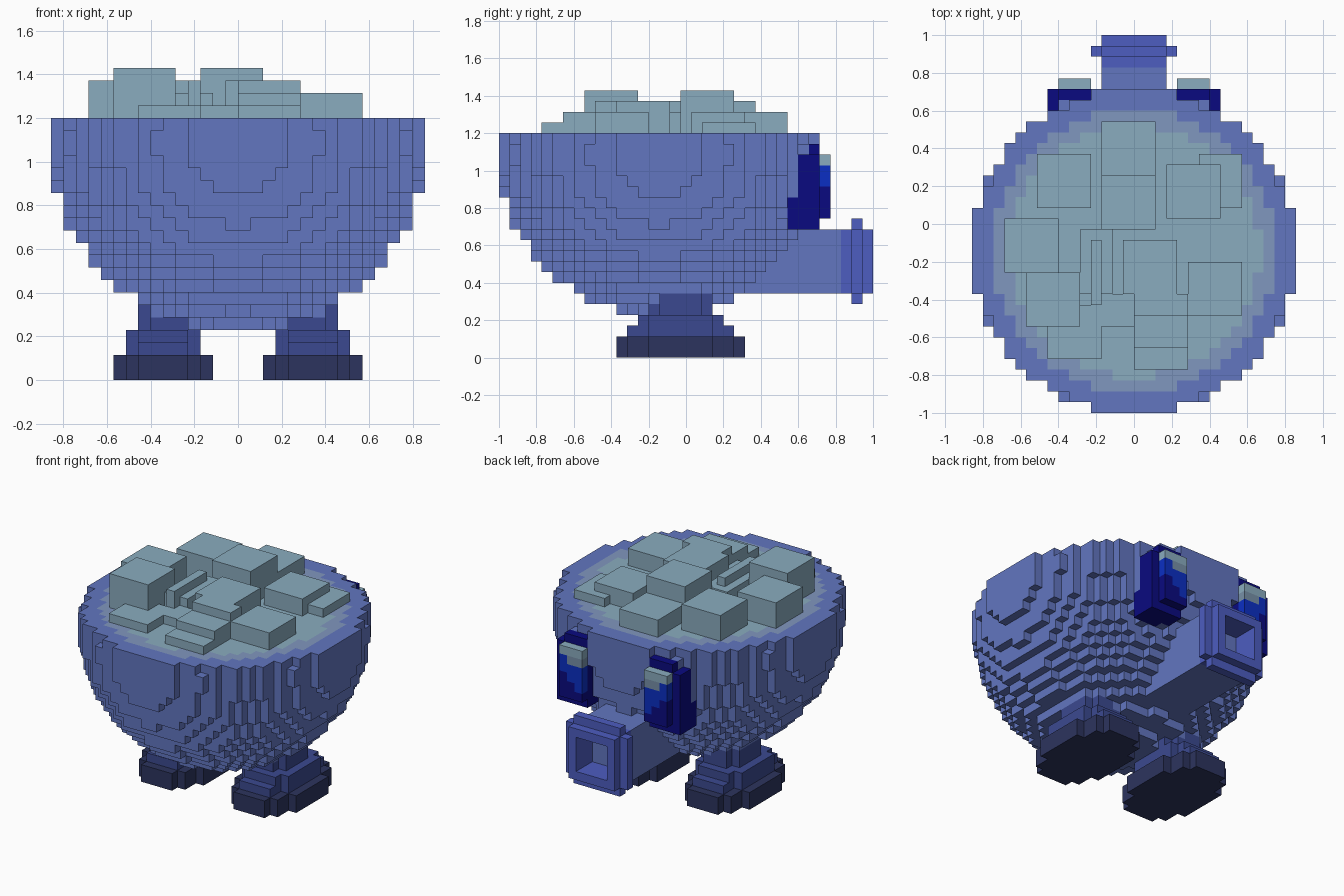
import bpy, bmesh, math
from mathutils import Vector

cube = bpy.data.objects.get("Cube")
if cube:
    bpy.data.objects.remove(cube, do_unlink=True)

U = 2 / 35  # one block


def material(name, hex_code):
    rgb = [int(hex_code[i:i + 2], 16) / 255 for i in (0, 2, 4)]
    lin = [c / 12.92 if c < 0.04045 else ((c + 0.055) / 1.055) ** 2.4 for c in rgb]
    m = bpy.data.materials.new(name)
    m.use_nodes = True
    m.diffuse_color = (*lin, 1)
    m.node_tree.nodes["Principled BSDF"].inputs["Base Color"].default_value = (*lin, 1)
    return m


BODY = material("periwinkle", "6276C0")
RING = material("grey blue", "8097BF")
ICE = material("pale teal", "8AACBF")
LEG = material("dark blue", "3B4990")
SOLE = material("ink blue", "2C345E")
NAVY = material("navy", "0A0A80")
BLUE = material("bright blue", "0B2FC4")
SHINE = material("steel blue", "7790A8")
MOUTH = material("violet blue", "4D5DC0")


def finish(name, bm, mats):
    bmesh.ops.dissolve_limit(bm, angle_limit=0.01, verts=bm.verts, edges=bm.edges,
                             delimit={'MATERIAL'})
    me = bpy.data.meshes.new(name)
    bm.to_mesh(me)
    bm.free()
    for m in mats:
        me.materials.append(m)
    ob = bpy.data.objects.new(name, me)
    bpy.context.scene.collection.objects.link(ob)
    return ob


def box(name, mat, x0, x1, y0, y1, z0, z1):
    bm = bmesh.new()
    bmesh.ops.create_cube(bm, size=1)
    for v in bm.verts:
        v.co = Vector(((x0 + x1) / 2 + v.co.x * (x1 - x0),
                       (y0 + y1) / 2 + v.co.y * (y1 - y0),
                       (z0 + z1) / 2 + v.co.z * (z1 - z0))) * U
    return finish(name, bm, [mat])


def blocks(name, mats, inside, xs, ys, zs, pick=lambda c, n: 0):
    """Skin every block whose centre passes the test; ys are half-block shifted."""
    cells = {(i, j, k) for i in range(*xs) for j in range(*ys) for k in range(*zs)
             if inside(i + .5, j + 1, k + .5)}
    bm = bmesh.new()
    verts = {}

    def vert(p):
        if p not in verts:
            verts[p] = bm.verts.new(Vector((p[0], p[1] + .5, p[2])) * U)
        return verts[p]

    for c in cells:
        for axis in range(3):
            for side in (0, 1):
                n = [0, 0, 0]
                n[axis] = 2 * side - 1
                if tuple(c[a] + n[a] for a in range(3)) in cells:
                    continue
                b, d = (axis + 1) % 3, (axis + 2) % 3
                ring = []
                for s, t in ((0, 0), (1, 0), (1, 1), (0, 1)):
                    p = list(c)
                    p[axis] += side
                    p[b] += s
                    p[d] += t
                    ring.append(vert(tuple(p)))
                f = bm.faces.new(ring if side else ring[::-1])
                f.material_index = pick((c[0] + .5, c[1] + 1, c[2] + .5), n)
    return finish(name, bm, mats)


# Rounded bowl with a coloured ring and filling on its flat top
def top_colour(c, n):
    r = math.hypot(c[0], c[1] + 2.5)
    if n[2] < 1 or c[2] < 20 or r > 13:
        return 0
    return 1 if r > 11.6 else 2


blocks("bowl_body", [BODY, RING, ICE],
       lambda x, y, z: x * x + (y + 2.5) ** 2 + (z - 19) ** 2 <= 225,
       (-15, 15), (-18, 12), (4, 21), top_colour)

# Ice chunks: x range, y range, top height
chunks = [
    (-10, -5, -9.5, -4.5, 25), (-12, -7, -4.5, .5, 24), (-9, -4, 1.5, 6.5, 24),
    (-3, 2, -.5, 4.5, 25), (-3, 2, 4.5, 9.5, 23), (-1, 4, -6.5, -1.5, 24),
    (5, 10, -8.5, -3.5, 23), (3, 8, .5, 5.5, 23), (6, 10, 1.5, 6.5, 22),
    (-8, -3, -12.5, -7.5, 22), (-4, -3, -7.5, -1.5, 24), (-5, -2, -6.5, -.5, 23),
    (-4, 0, -9.5, -6.5, 22),
]
for i, (x0, x1, y0, y1, top) in enumerate(chunks):
    box(f"ice_chunk_{i + 1}", ICE, x0, x1, y0, y1, 20.5, top)
# Stepped chunk at the front
for i, (y0, top) in enumerate(((-13.5, 22), (-11.5, 23), (-8.5, 24))):
    box(f"ice_step_{i + 1}", ICE, 0, 5, y0, -6.5, 20.5, top)


# Snout tube with a hollow flanged mouth at the back
box("snout_tube", BODY, -3, 3, 4.5, 14.5, 6, 12)
for s, side in ((-1, "right"), (1, "left")):
    a, b = sorted((s * 2, s * 3))
    box(f"mouth_wall_{side}", MOUTH, a, b, 14.5, 17.5, 6, 12)
    a, b = sorted((s * 3, s * 4))
    box(f"mouth_flange_{side}", MOUTH, a, b, 15.5, 16.5, 6, 12)
for z, part in ((6, "lower"), (11, "upper")):
    box(f"mouth_wall_{part}", MOUTH, -2, 2, 14.5, 17.5, z, z + 1)
for z, part in ((5, "lower"), (12, "upper")):
    box(f"mouth_flange_{part}", MOUTH, -3, 3, 15.5, 16.5, z, z + 1)


# Eyes: navy housing with a raised pane shaded in steps
def eye_shape(x, y, z):
    x = abs(x)
    if y > 12.5:
        return 4 < x < 7 and 13 < z < 19
    if z > 19:
        return 4 < x < 7 and y > 10.5
    return 4 < x < 8


def eye_colour(c, n):
    x, y, z = abs(c[0]), c[1], c[2]
    if y < 12.5:
        return 0
    if z > 18:
        return 2
    if z > 17 and x < 6:
        return 3
    blue_floor = 16 if x > 6 else 15 if x > 5 else 14
    return 1 if z > blue_floor else 0


for side, xs in (("right", (-8, -4)), ("left", (4, 8))):
    blocks(f"eye_{side}", [NAVY, BLUE, ICE, SHINE], eye_shape,
           xs, (9, 13), (12, 20), eye_colour)


# Feet: stacked rounded layers (x0, x1, y0, y1, z0, z1)
layers = [(2, 10, -6.5, 5.5, 0, 2), (3, 9, -5.5, 4.5, 2, 3),
          (3, 9, -4.5, 3.5, 3, 4), (3, 8, -3.5, 2.5, 4, 6)]


def foot_shape(x, y, z):
    for x0, x1, y0, y1, z0, z1 in layers:
        if z0 < z < z1:
            dx = abs(abs(x) - (x0 + x1) / 2) / ((x1 - x0) / 2)
            dy = abs(y - (y0 + y1) / 2) / ((y1 - y0) / 2)
            return dx ** 2.4 + dy ** 2.4 <= 1
    return False


for side, xs in (("right", (-10, -2)), ("left", (2, 10))):
    blocks(f"foot_{side}", [SOLE, LEG], foot_shape, xs, (-7, 6), (0, 6),
           lambda c, n: 0 if c[2] < 2 else 1)
